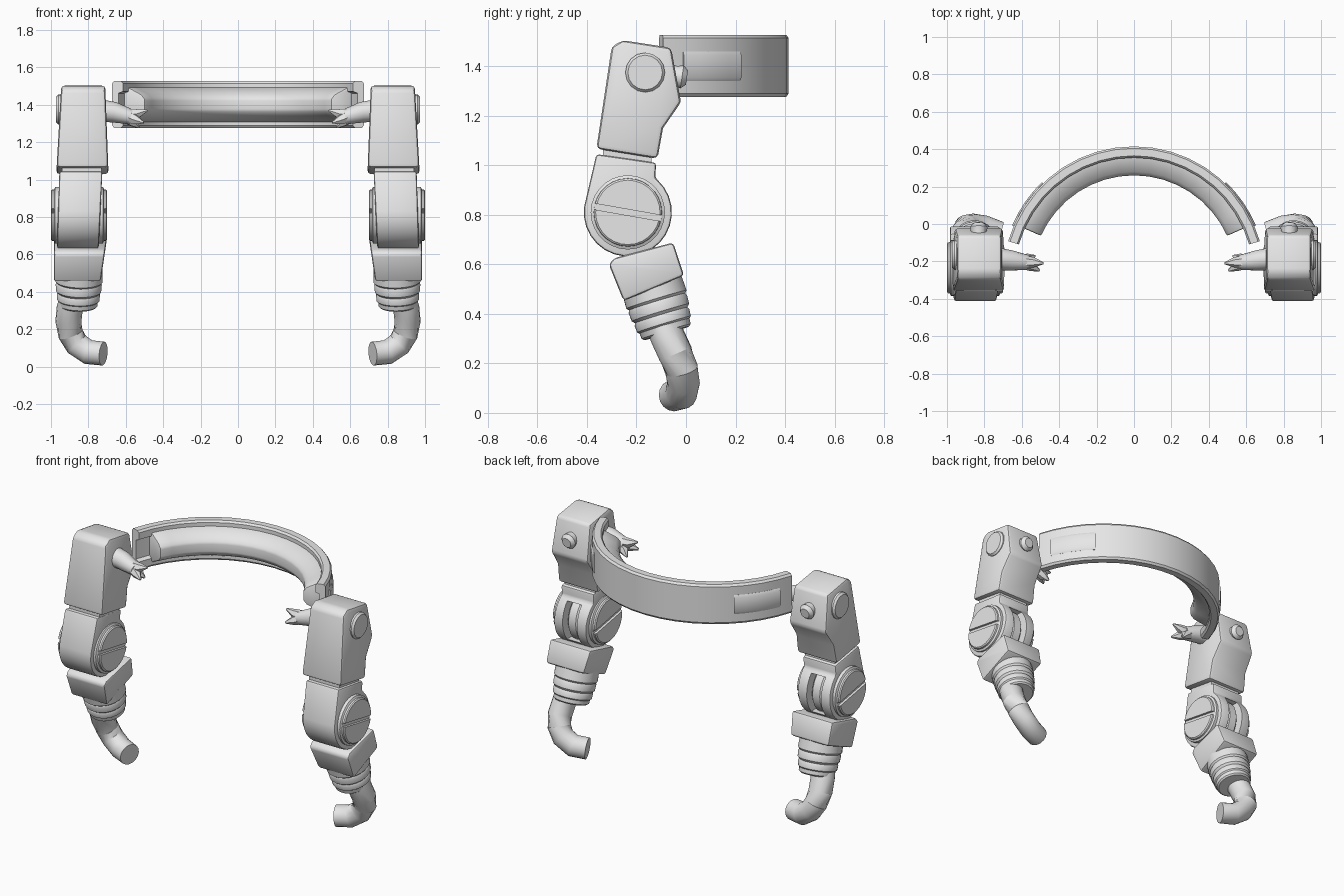
import bpy, bmesh, math
from mathutils import Vector

if "Cube" in bpy.data.objects:
    bpy.data.objects.remove(bpy.data.objects["Cube"])

grey = bpy.data.materials.new("plain_grey")
grey.diffuse_color = (0.8, 0.8, 0.8, 1)
grey.use_nodes = True
grey.node_tree.nodes["Principled BSDF"].inputs["Base Color"].default_value = grey.diffuse_color


def loft(name, rings, bevel=0, mirror=True, cuts=()):
    """Skin a list of equal rings, cap both ends, then bevel, cut and mirror."""
    bm = bmesh.new()
    loops = [[bm.verts.new(p) for p in ring] for ring in rings]
    for a, b in zip(loops, loops[1:]):
        for i in range(len(a)):
            j = (i + 1) % len(a)
            bm.faces.new((a[i], a[j], b[j], b[i]))
    bm.faces.new(loops[0])
    bm.faces.new(loops[-1][::-1])
    bmesh.ops.recalc_face_normals(bm, faces=bm.faces)
    me = bpy.data.meshes.new(name)
    bm.to_mesh(me)
    bm.free()
    me.materials.append(grey)
    ob = bpy.data.objects.new(name, me)
    bpy.context.collection.objects.link(ob)
    if bevel:
        m = ob.modifiers.new("bevel", 'BEVEL')
        m.width, m.segments = bevel, 2
        m.limit_method, m.angle_limit = 'ANGLE', math.radians(30)
    for c in cuts:
        m = ob.modifiers.new("cut", 'BOOLEAN')
        m.object, m.operation, m.solver = c, 'DIFFERENCE', 'EXACT'
    if mirror:
        m = ob.modifiers.new("mirror", 'MIRROR')
        m.use_mirror_merge = False
    return ob


def prism(name, yz, low, high, **kw):
    """Extrude a side profile across x; low/high = (x inner, x outer) at the bottom and top."""
    zs = [z for y, z in yz]
    z0, z1 = min(zs), max(zs)
    def side(k):
        return [Vector((low[k] + (high[k] - low[k]) * (z - z0) / (z1 - z0), y, z)) for y, z in yz]
    return loft(name, [side(0), side(1)], **kw)


def tube(name, path, radii, n=16, **kw):
    """Sweep circles along a path of points."""
    pts = [Vector(p) for p in path]
    rings = []
    for i, p in enumerate(pts):
        t = pts[min(i + 1, len(pts) - 1)] - pts[max(i - 1, 0)]
        q = t.to_track_quat('Z', 'Y')
        rings.append([p + q @ Vector((radii[i] * math.cos(a), radii[i] * math.sin(a), 0))
                      for a in (2 * math.pi * k / n for k in range(n))])
    return loft(name, rings, **kw)


def lathe(name, start, direction, steps, n=24, **kw):
    """Turned part: steps are (distance along axis, radius)."""
    d = Vector(direction).normalized()
    q = d.to_track_quat('Z', 'Y')
    rings = [[Vector(start) + d * s + q @ Vector((r * math.cos(a), r * math.sin(a), 0))
              for a in (2 * math.pi * k / n for k in range(n))] for s, r in steps]
    return loft(name, rings, **kw)


def arc(name, profile, a0, a1, n, **kw):
    """Sweep an (r, z) profile round the band centre, angles measured from +y."""
    rings = []
    for i in range(n + 1):
        a = math.radians(a0 + (a1 - a0) * i / n)
        rings.append([Vector((r * math.sin(a), -0.285 + r * math.cos(a), z)) for r, z in profile])
    return loft(name, rings, **kw)


def cutter(ob):
    ob.hide_render = True
    return ob


# Curved band: channel-shaped shell, soft pad inside, thin plates outside
half = [(.70, .112), (.69, .125), (.65, .125), (.64, .113), (.64, .07), (.665, .06)]
arc("band_shell", [(r, 1.402 + h) for r, h in half] + [(r, 1.402 - h) for r, h in half[::-1]],
    -74, 74, 18, mirror=False)
half = [(.67, .092), (.64, .092), (.565, .055), (.545, .03)]
arc("band_pad", [(r, 1.40 + h) for r, h in half] + [(r, 1.40 - h) for r, h in half[::-1]],
    -66, 66, 16, mirror=False, bevel=.008)
arc("band_plate", [(.69, 1.34), (.70, 1.34), (.708, 1.355), (.708, 1.445), (.70, 1.46), (.69, 1.46)],
    44, 67, 4)

# Upper arm block with outer disc and rear peg
prism("upper_arm", [(-.255, 1.505), (-.06, 1.475), (-.02, 1.255), (-.093, 1.15), (-.115, 1.027),
                    (-.362, 1.067), (-.30, 1.48)], (.692, .972), (.71, .945), bevel=.018)
lathe("shoulder_disc", (.93, -.165, 1.375), (1, 0, 0), [(0, .08), (.03, .08), (.042, .07)], 16)
lathe("rear_peg", (.83, -.10, 1.37), (0, 1, -.15), [(0, .042), (.06, .042), (.085, .048), (.105, .03)], 14)

# Inward gripper: tapering stem and three claws
tube("gripper_stem", [(.74, -.185, 1.37), (.66, -.195, 1.36), (.57, -.205, 1.335)], [.06, .055, .04], 12)
for tip in ((.485, -.21, 1.37), (.505, -.25, 1.305), (.53, -.17, 1.28)):
    tube("gripper_claw", [(.62, -.2, 1.35), ((.59 + tip[0]) / 2, (tip[1] - .2) / 2, (tip[2] + 1.335) / 2), tip],
         [.035, .028, .006], 6)

# Elbow: neck, rounded housing with a rear slot, wheel and slotted side discs
CY, CZ = -.235, .81
prism("elbow_neck", [(-.335, 1.10), (-.14, 1.07), (-.14, .99), (-.335, 1.0)], (.73, .94), (.73, .94))
slot = cutter(prism("slot_cutter", [(-.2, .69), (.05, .69), (.05, .93), (-.2, .93)],
                    (.80, .90), (.80, .90), mirror=False))
outline = [(-.362, 1.045), (-.12, 1.01), (-.125, .95)]
for k in range(19):
    a = math.radians(48 - k * 235 / 18)
    outline.append((CY + .178 * math.cos(a), CZ + .178 * math.sin(a)))
prism("elbow_housing", outline, (.745, .968), (.725, .955), bevel=.016, cuts=[slot])
lathe("elbow_wheel", (.815, CY, CZ), (1, 0, 0), [(0, .145), (.01, .155), (.06, .155), (.07, .145)])
t = math.radians(-10)
groove = [(CY + u * math.cos(t) - v * math.sin(t), CZ + u * math.sin(t) + v * math.cos(t))
          for u, v in ((-.2, -.012), (.2, -.012), (.2, .012), (-.2, .012))]
for side, x, face in (("outer", .93, 1), ("inner", .77, -1)):
    edge = x + face * .07
    span = (min(edge - face * .015, edge + face * .05), max(edge - face * .015, edge + face * .05))
    cut = cutter(prism(side + "_groove_cutter", groove, span, span, mirror=False))
    lathe("elbow_disc_" + side, (x, CY, CZ), (face, 0, 0),
          [(0, .15), (.048, .15), (.054, .138), (.064, .137), (.07, .13)], 28, cuts=[cut])

# Forearm: knuckle, square cuff, ribbed sleeve
AXIS = Vector((.03, .292, -.956))
TOP = Vector((.845, -.175, .64))
lathe("knuckle", TOP - AXIS * .08, AXIS, [(0, .055), (.12, .055)], 16)
prism("forearm_cuff", [(-.312, .60), (-.29, .625), (-.052, .688), (-.008, .555), (-.252, .452)],
      (.735, .985), (.70, .985), bevel=.014)
lathe("ribbed_sleeve", TOP, AXIS,
      [(.12, .125), (.19, .128), (.2, .119), (.21, .124), (.245, .122), (.257, .111),
       (.267, .116), (.295, .114), (.302, .106), (.325, .104), (.333, .095), (.333, .07)])

# Curved hook at the end of the arm
tube("hook", [(.888, -.095, .36), (.90, -.075, .31), (.907, -.043, .24), (.895, -.018, .175),
              (.862, -.01, .12), (.80, -.02, .078), (.72, -.05, .07)],
     [.07, .07, .07, .068, .066, .066, .064], 16)

# Bake modifiers, drop cutters, shade
for ob in bpy.context.collection.objects:
    ob.select_set(True)
    bpy.context.view_layer.objects.active = ob
bpy.ops.object.convert(target='MESH')
for ob in [o for o in bpy.data.objects if o.hide_render]:
    bpy.data.objects.remove(ob)
bpy.context.view_layer.objects.active = bpy.data.objects["hook"]
bpy.ops.object.shade_smooth_by_angle(angle=math.radians(35))
